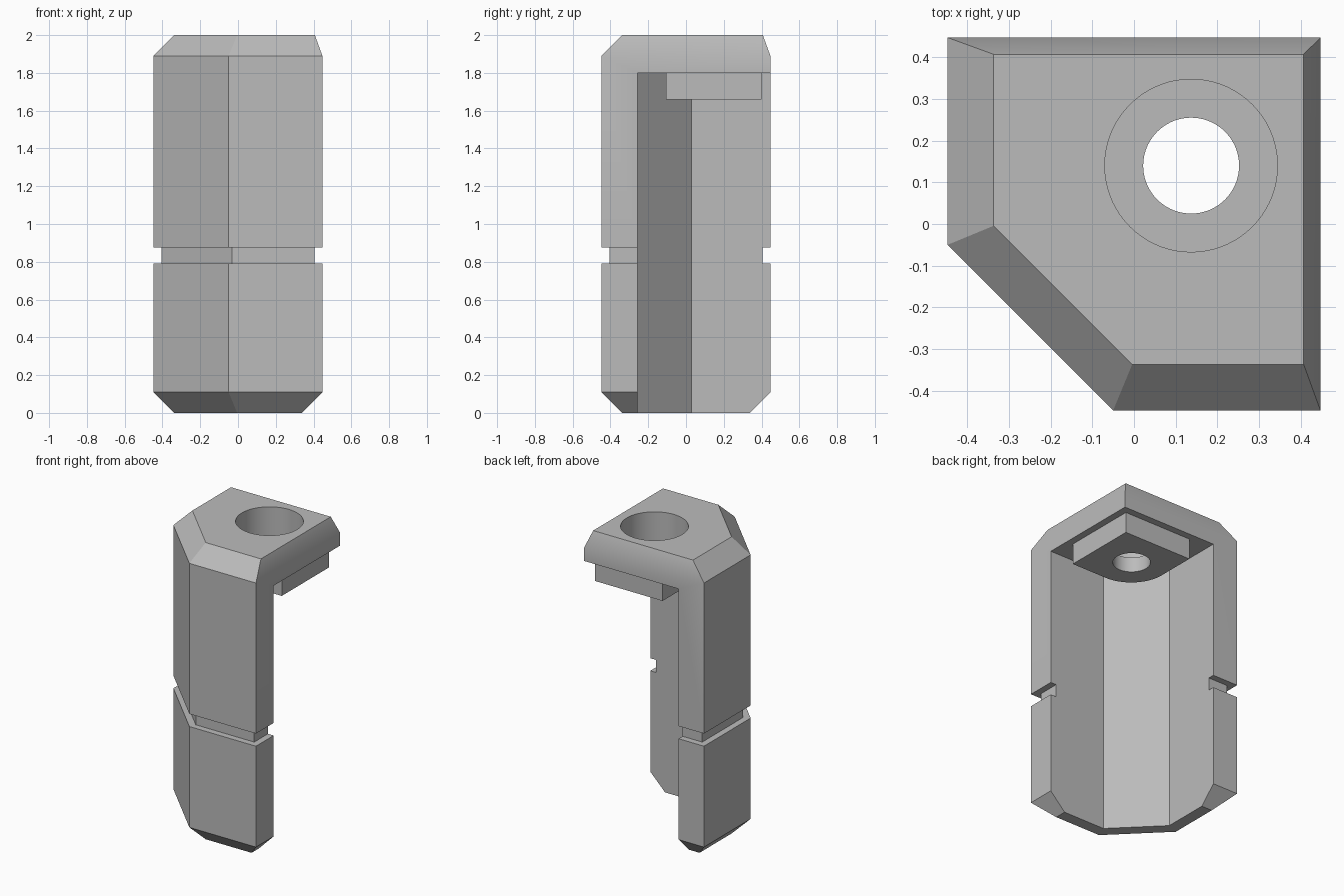
import bpy, bmesh, math
from mathutils import Vector

if "Cube" in bpy.data.objects:
    bpy.data.objects.remove(bpy.data.objects["Cube"], do_unlink=True)

grey = bpy.data.materials.new("plain grey")
grey.use_nodes = True
grey.diffuse_color = (0.5, 0.5, 0.5, 1)
grey.node_tree.nodes["Principled BSDF"].inputs["Base Color"].default_value = (0.5, 0.5, 0.5, 1)


def inset(outline, amounts):
    """Move each side of a counter-clockwise outline inwards by its own amount."""
    n, lines, points = len(outline), [], []
    for i in range(n):
        a, b = Vector(outline[i]), Vector(outline[(i + 1) % n])
        normal = Vector((a.y - b.y, b.x - a.x)).normalized()
        lines.append((normal, normal.dot(a) + amounts[i]))
    for i in range(n):
        (p, c), (q, d) = lines[i - 1], lines[i]
        det = p.x * q.y - p.y * q.x
        points.append(((c * q.y - d * p.y) / det, (p.x * d - q.x * c) / det))
    return points


def loft(name, levels):
    """Solid through a stack of (z, outline) levels."""
    bm = bmesh.new()
    rings = [[bm.verts.new((x, y, z)) for x, y in pts] for z, pts in levels]
    for low, high in zip(rings, rings[1:]):
        for i in range(len(low)):
            j = (i + 1) % len(low)
            bm.faces.new((low[i], low[j], high[j], high[i]))
    bm.faces.new(rings[0][::-1])
    bm.faces.new(rings[-1])
    mesh = bpy.data.meshes.new(name)
    bm.to_mesh(mesh)
    bm.free()
    mesh.materials.append(grey)
    obj = bpy.data.objects.new(name, mesh)
    bpy.context.collection.objects.link(obj)
    return obj


def arc(cx, cy, r, start, end, steps):
    return [(cx + r * math.cos(start + (end - start) * i / steps),
             cy + r * math.sin(start + (end - start) * i / steps)) for i in range(steps + 1)]


def combine(target, tool, operation):
    mod = target.modifiers.new(tool.name, 'BOOLEAN')
    mod.operation, mod.object, mod.solver = operation, tool, 'EXACT'
    bpy.context.view_layer.objects.active = target
    bpy.ops.object.modifier_apply(modifier=mod.name)
    bpy.data.objects.remove(tool, do_unlink=True)


# Five-sided block: bevelled foot, groove around the middle, bevelled top
half, cut = 0.447, 0.05
plan = [(-half, half), (-half, -cut), (-cut, -half), (half, -half), (half, half)]
foot = inset(plan, [0.11] * 5)
groove = inset(plan, [0.043] * 5)
crown = inset(plan, [0.11, 0.11, 0.11, 0.04, 0.04])
bracket = loft("corner_bracket", [
    (0, foot), (0.11, plan), (0.79, plan), (0.79, groove),
    (0.875, groove), (0.875, plan), (1.89, plan), (2, crown)])

# Open inside of the corner, below the cap
wall, bend = -0.258, 0.028
combine(bracket, loft("opening", [
    (z, [(wall, 1), (wall, bend), (bend, wall), (1, wall), (1, 1)]) for z in (-0.5, 1.8)]),
    'DIFFERENCE')

# Locating pad under the cap, rounded on its inner corner
hole = 0.137
near, far = -0.105, 0.4
pad = [(far, near), (far, far), (near, far)]
pad += arc(hole, hole, hole - near, math.pi, 1.5 * math.pi, 24)
combine(bracket, loft("pad", [(z, pad) for z in (1.66, 1.85)]), 'UNION')

# Counterbored screw hole
for radius, bottom in ((0.207, 1.76), (0.115, 1.5)):
    circle = arc(hole, hole + 0.003, radius, 0, 2 * math.pi, 72)[:-1]
    combine(bracket, loft("bore", [(z, circle) for z in (bottom, 2.2)]), 'DIFFERENCE')

bpy.ops.object.select_all(action='DESELECT')
bracket.select_set(True)
bpy.context.view_layer.objects.active = bracket
bpy.ops.object.shade_smooth_by_angle(angle=math.radians(30))
